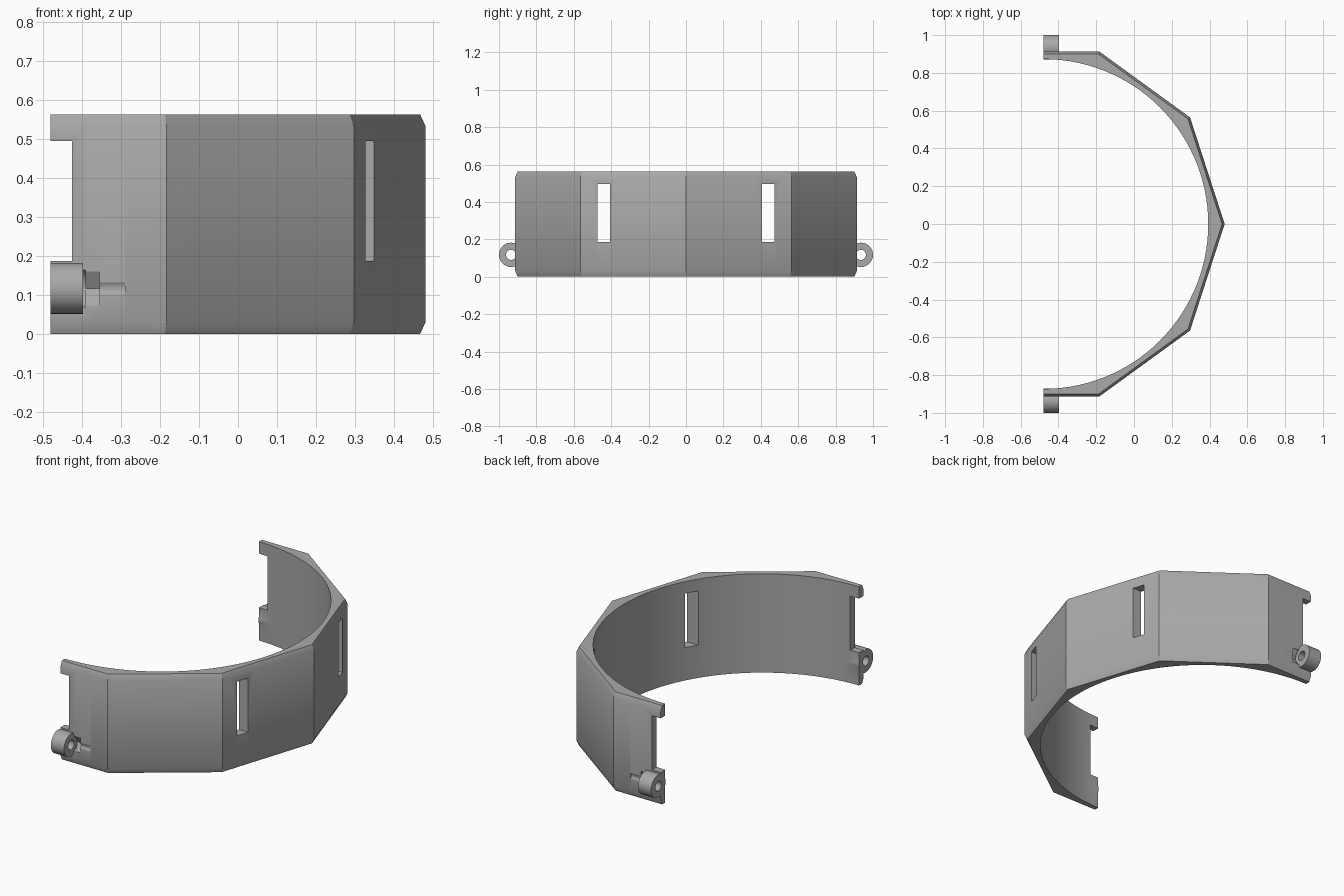
import bpy, bmesh
from math import radians, sin, cos, pi
from mathutils import Matrix

if "Cube" in bpy.data.objects:
    bpy.data.objects.remove(bpy.data.objects["Cube"])

grey = bpy.data.materials.new("plain_grey")
grey.use_nodes = True
colour = (0.4, 0.4, 0.4, 1)
grey.diffuse_color = colour
grey.node_tree.nodes["Principled BSDF"].inputs["Base Color"].default_value = colour

END_X = -0.48        # centre of the arc and plane of both ends
HEIGHT = 0.563
APOTHEM = 0.913      # outer decagon
INNER = 0.873        # round inside
LUG_Y, LUG_Z = 0.935, 0.117


def make(name, bm):
    bmesh.ops.recalc_face_normals(bm, faces=bm.faces)
    mesh = bpy.data.meshes.new(name)
    bm.to_mesh(mesh)
    bm.free()
    mesh.materials.append(grey)
    ob = bpy.data.objects.new(name, mesh)
    bpy.context.collection.objects.link(ob)
    return ob


def box(name, x0, x1, y0, y1, z0, z1):
    bm = bmesh.new()
    size = Matrix.Diagonal((x1 - x0, y1 - y0, z1 - z0, 1))
    place = Matrix.Translation(((x0 + x1) / 2, (y0 + y1) / 2, (z0 + z1) / 2))
    bmesh.ops.create_cube(bm, size=1, matrix=place @ size)
    return make(name, bm)


def rod(name, side, x0, x1, radius, sides=48):
    """Prism along x on the lug axis."""
    bm = bmesh.new()
    place = Matrix.Translation(((x0 + x1) / 2, side * LUG_Y, LUG_Z))
    bmesh.ops.create_cone(bm, cap_ends=True, segments=sides, radius1=radius,
                          radius2=radius, depth=x1 - x0,
                          matrix=place @ Matrix.Rotation(pi / 2, 4, 'Y'))
    return make(name, bm)


def combine(target, other, operation):
    mod = target.modifiers.new(other.name, 'BOOLEAN')
    mod.operation, mod.object, mod.solver = operation, other, 'EXACT'
    bpy.context.view_layer.objects.active = target
    bpy.ops.object.modifier_apply(modifier=mod.name)
    bpy.data.objects.remove(other)


# Half-ring shell: faceted outside with chamfered rims, round inside
bm = bmesh.new()
rings = []
for deg in range(-90, 91, 3):
    a = radians(deg)
    to_flat = radians((deg % 36) - 18)
    ring = []
    for inset, z in ((0.013, 0), (0, 0.03), (0, HEIGHT - 0.03), (0.013, HEIGHT),
                     (None, HEIGHT), (None, 0)):
        r = INNER if inset is None else (APOTHEM - inset) / cos(to_flat)
        ring.append(bm.verts.new((END_X + r * cos(a), r * sin(a), z)))
    rings.append(ring)
for r0, r1 in zip(rings, rings[1:]):
    for i in range(6):
        j = (i + 1) % 6
        bm.faces.new((r0[i], r0[j], r1[j], r1[i]))
bm.faces.new(rings[0])
bm.faces.new(rings[-1])
bmesh.ops.dissolve_limit(bm, angle_limit=radians(0.5), verts=bm.verts, edges=bm.edges)
shell = make("half_ring_shell", bm)

for side in (-1, 1):
    # Hinge lug, then its washer seat, nut pocket and bolt hole
    combine(shell, rod("lug", side, END_X, -0.397, 0.065), 'UNION')
    combine(shell, rod("washer_seat", side, -0.397, -0.39, 0.052), 'DIFFERENCE')
    combine(shell, rod("nut_pocket", side, -0.395, -0.355, 0.05, 6), 'DIFFERENCE')
    combine(shell, rod("bolt_hole", side, -0.6, -0.29, 0.027), 'DIFFERENCE')
    # Strap slot through the wall and open notch at the end
    y0, y1 = sorted((side * 0.407, side * 0.473))
    combine(shell, box("strap_slot", 0.1, 0.6, y0, y1, 0.187, 0.495), 'DIFFERENCE')
    y0, y1 = sorted((side * 0.8, side * 1.1))
    combine(shell, box("end_notch", -0.6, -0.425, y0, y1, 0.187, 0.495), 'DIFFERENCE')

bpy.ops.object.select_all(action='DESELECT')
shell.select_set(True)
bpy.context.view_layer.objects.active = shell
bpy.ops.object.shade_smooth_by_angle(angle=radians(30))
